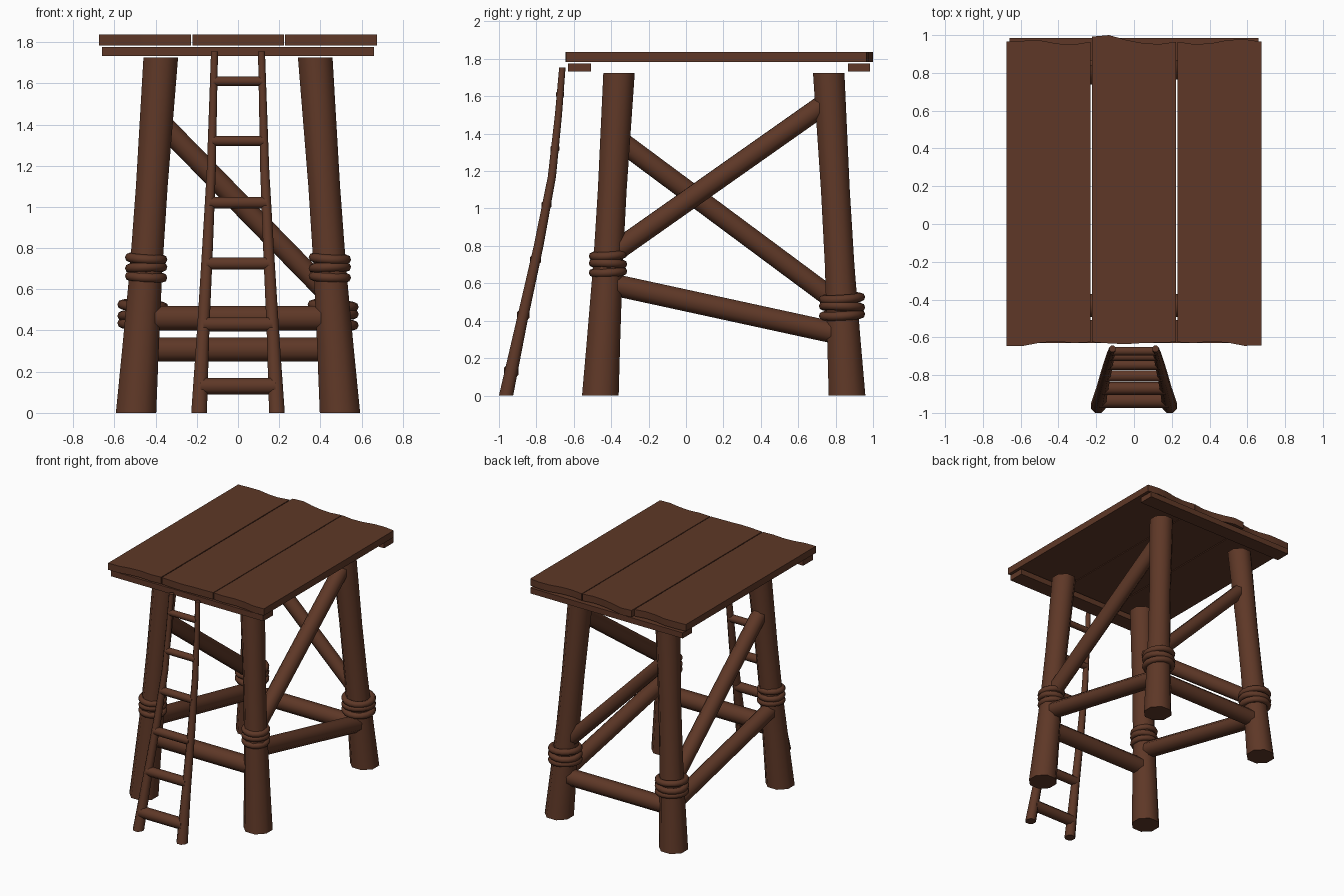
import bpy, bmesh, math
from mathutils import Vector, Matrix

if "Cube" in bpy.data.objects:
    bpy.data.objects.remove(bpy.data.objects["Cube"])

wood = bpy.data.materials.new("dark brown wood")
wood.diffuse_color = (0.112, 0.039, 0.020, 1)
wood.use_nodes = True
wood.node_tree.nodes["Principled BSDF"].inputs["Base Color"].default_value = wood.diffuse_color


def finish(bm, name):
    bmesh.ops.recalc_face_normals(bm, faces=bm.faces)
    me = bpy.data.meshes.new(name)
    bm.to_mesh(me)
    bm.free()
    ob = bpy.data.objects.new(name, me)
    bpy.context.collection.objects.link(ob)
    me.materials.append(wood)
    bpy.ops.object.select_all(action='DESELECT')
    ob.select_set(True)
    bpy.context.view_layer.objects.active = ob
    bpy.ops.object.shade_smooth_by_angle(angle=math.radians(50))
    return ob


def loft(name, rings):
    """Skin a list of point rings and cap both ends."""
    bm = bmesh.new()
    vs = [[bm.verts.new(p) for p in r] for r in rings]
    n = len(vs[0])
    for a, b in zip(vs, vs[1:]):
        for i in range(n):
            j = (i + 1) % n
            bm.faces.new((a[i], a[j], b[j], b[i]))
    bm.faces.new(vs[0][::-1])
    bm.faces.new(vs[-1])
    return finish(bm, name)


def octagon(r):
    r /= math.cos(math.pi / 8)
    return [(r * math.cos(math.pi / 8 + i * math.pi / 4),
             r * math.sin(math.pi / 8 + i * math.pi / 4)) for i in range(8)]


def post(name, stations):
    """Upright pole from (x, y, z, radius) stations with level ends."""
    return loft(name, [[(x + u, y + v, z) for u, v in octagon(r)]
                       for x, y, z, r in stations])


def beam(name, a, b, r):
    """Round pole between two points."""
    a, b = Vector(a), Vector(b)
    q = (b - a).to_track_quat('Z', 'Y')
    return loft(name, [[p + q @ Vector((u, v, 0)) for u, v in octagon(r)] for p in (a, b)])


def leg_pos(side, back, z):
    """Centre line of a leaning leg."""
    t = z / 1.725
    y = 0.861 - 0.098 * t if back else -0.458 + 0.100 * t
    return (side * (0.495 - 0.12 * t), y, z)


def rope(name, centre, major, minor):
    """Three stacked, slightly tilted coils."""
    bm = bmesh.new()
    for k in range(3):
        tilt = Matrix.Rotation(math.radians((4, -3, 5)[k]), 4, (1, 1, 0))
        m = Matrix.Translation(Vector(centre) + Vector((0, 0, (k - 1) * 0.045))) @ tilt
        n, s = 16, 8
        g = [[bm.verts.new(m @ Vector((
            (major + minor * math.cos(j * math.tau / s)) * math.cos(i * math.tau / n),
            (major + minor * math.cos(j * math.tau / s)) * math.sin(i * math.tau / n),
            minor * math.sin(j * math.tau / s)))) for j in range(s)] for i in range(n)]
        for i in range(n):
            for j in range(s):
                bm.faces.new((g[i][j], g[(i + 1) % n][j],
                              g[(i + 1) % n][(j + 1) % s], g[i][(j + 1) % s]))
    return finish(bm, name)


# Legs and rope lashings
for s, sn in ((-1, "left"), (1, "right")):
    for back, bn in ((False, "front"), (True, "back")):
        post(f"{bn}_{sn}_leg", [(*leg_pos(s, back, z), r) for z, r in
                                ((0, 0.098), (0.3, 0.089), (0.7, 0.079), (1.1, 0.077), (1.725, 0.084))])
        if back:
            rope(f"{bn}_{sn}_rope", leg_pos(s, back, 0.475), 0.100, 0.024)
        else:
            rope(f"{bn}_{sn}_rope", leg_pos(s, back, 0.705), 0.080, 0.023)
    # Sloping side rails
    beam(f"{sn}_side_rail", leg_pos(s, False, 0.60), leg_pos(s, True, 0.325), 0.058)

# Cross rails
beam("front_rail", leg_pos(-1, False, 0.46), leg_pos(1, False, 0.46), 0.060)
beam("back_rail", leg_pos(-1, True, 0.307), leg_pos(1, True, 0.307), 0.058)

# Diagonal braces
beam("right_brace", leg_pos(1, False, 0.745), leg_pos(1, True, 1.58), 0.055)
beam("left_brace", leg_pos(-1, False, 1.38), leg_pos(-1, True, 0.48), 0.054)
beam("back_brace", leg_pos(-1, True, 1.43), leg_pos(1, True, 0.56), 0.050)


# Deck battens and planks with uneven ends
def plate(name, outline, z0, z1):
    return loft(name, [[(x, y, z) for x, y in outline] for z in (z0, z1)])


for name, y0, y1 in (("front_batten", -0.631, -0.508), ("back_batten", 0.866, 0.984)):
    plate(name, [(-0.66, y0), (0.66, y0), (0.66, y1), (-0.66, y1)], 1.732, 1.776)

planks = {
    "left_plank": (-0.674, [-0.645, -0.645, -0.628, -0.622, -0.63, -0.625],
                   [0.965, 0.970, 0.972, 0.955, 0.950, 0.965]),
    "middle_plank": (-0.222, [-0.625, -0.632, -0.636, -0.630, -0.628, -0.625],
                     [0.992, 1.0, 0.975, 0.958, 0.952, 0.965]),
    "right_plank": (0.229, [-0.625, -0.63, -0.622, -0.628, -0.645, -0.642],
                    [0.965, 0.952, 0.956, 0.974, 0.978, 0.965]),
}
for name, (x0, front, rear) in planks.items():
    xs = [x0 + 0.445 * k / 5 for k in range(6)]
    plate(name, list(zip(xs, front)) + list(zip(xs, rear))[::-1], 1.784, 1.837)

# Curved ladder
rail = [(0.189, -0.962, 0.0, 0.038), (0.169, -0.877, 0.4, 0.030), (0.148, -0.788, 0.8, 0.026),
        (0.130, -0.717, 1.17, 0.022), (0.121, -0.682, 1.5, 0.019), (0.114, -0.661, 1.755, 0.017)]
for s, sn in ((-1, "left"), (1, "right")):
    post(f"{sn}_ladder_rail", [(s * x, y, z, r) for x, y, z, r in rail])
for k, (z, r) in enumerate(((0.13, 0.042), (0.43, 0.034), (0.725, 0.030),
                            (1.02, 0.027), (1.32, 0.024), (1.61, 0.022))):
    for a, b in zip(rail, rail[1:]):
        if a[2] <= z <= b[2]:
            t = (z - a[2]) / (b[2] - a[2])
            x, y = a[0] + t * (b[0] - a[0]), a[1] + t * (b[1] - a[1])
    beam(f"ladder_rung_{k + 1}", (-x, y, z), (x, y, z), min(r, 0.04))
